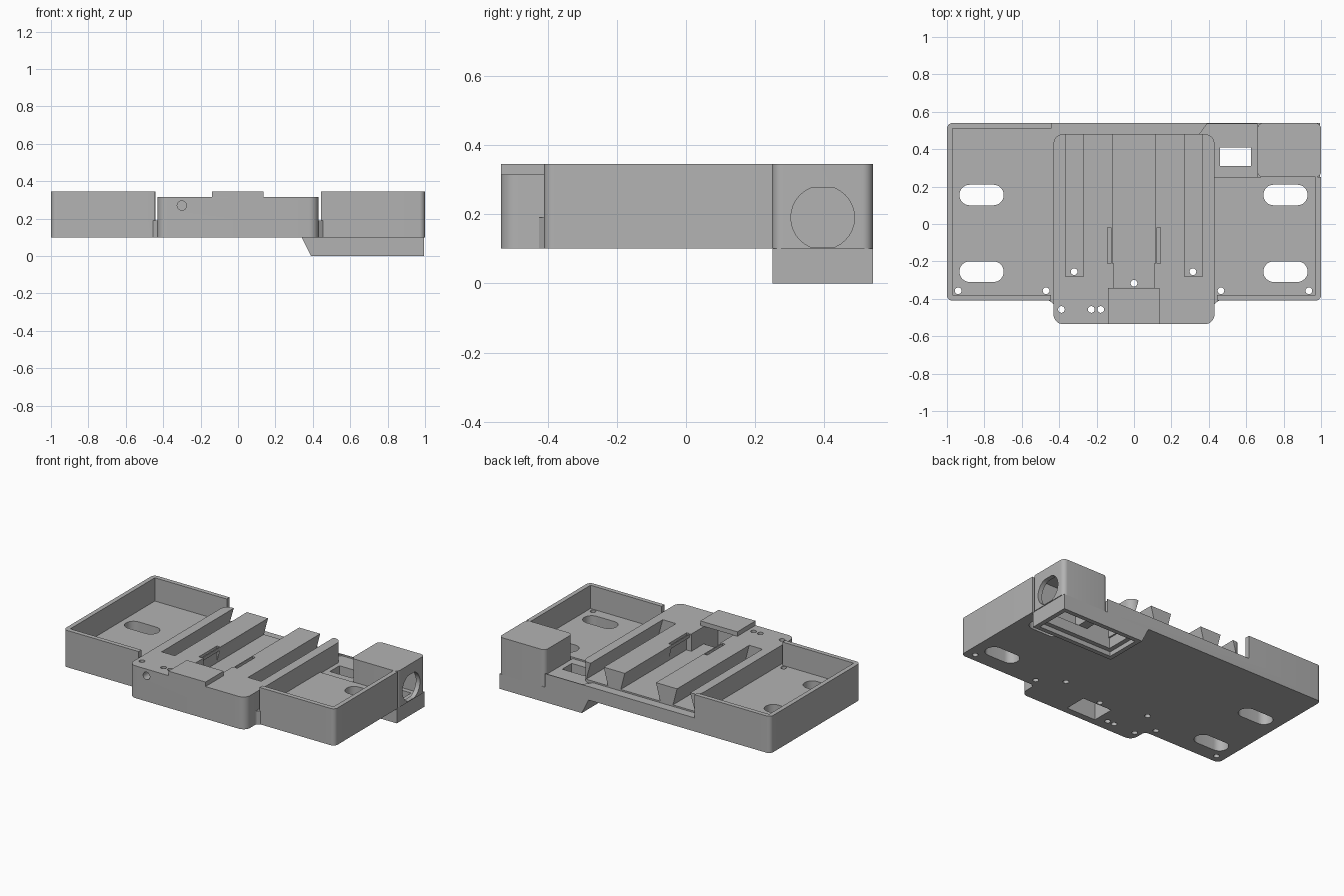
import bpy, bmesh, math

if "Cube" in bpy.data.objects:
    bpy.data.objects.remove(bpy.data.objects["Cube"], do_unlink=True)

grey = bpy.data.materials.new("plain_grey")
grey.use_nodes = True
COLOUR = (0.45, 0.45, 0.45, 1)
grey.diffuse_color = COLOUR
grey.node_tree.nodes["Principled BSDF"].inputs["Base Color"].default_value = COLOUR


def rounded(x0, x1, y0, y1, r=0, steps=8):
    """Outline of a rectangle with rounded corners."""
    if r == 0:
        return [(x0, y0), (x1, y0), (x1, y1), (x0, y1)]
    pts = []
    centres = [(x1 - r, y1 - r), (x0 + r, y1 - r), (x0 + r, y0 + r), (x1 - r, y0 + r)]
    for k, (cx, cy) in enumerate(centres):
        for i in range(steps + 1):
            a = (k + i / steps) * math.pi / 2
            pts.append((cx + r * math.cos(a), cy + r * math.sin(a)))
    return pts


def prism(name, pts, a, b, axis="z"):
    """Extrude an outline from a to b along an axis."""
    place = {"z": lambda u, v, w: (u, v, w),
             "y": lambda u, v, w: (u, w, v),
             "x": lambda u, v, w: (w, u, v)}[axis]
    bm = bmesh.new()
    lower = [bm.verts.new(place(u, v, a)) for u, v in pts]
    upper = [bm.verts.new(place(u, v, b)) for u, v in pts]
    bm.faces.new(lower)
    bm.faces.new(upper)
    for i in range(len(pts)):
        j = (i + 1) % len(pts)
        bm.faces.new((lower[i], lower[j], upper[j], upper[i]))
    bmesh.ops.remove_doubles(bm, verts=bm.verts, dist=1e-5)
    bmesh.ops.recalc_face_normals(bm, faces=bm.faces)
    me = bpy.data.meshes.new(name)
    bm.to_mesh(me)
    bm.free()
    me.materials.append(grey)
    ob = bpy.data.objects.new(name, me)
    bpy.context.collection.objects.link(ob)
    return ob


def cut(targets, pts, a, b, axis="z"):
    """Subtract a prism from each target, then discard the cutter."""
    cutter = prism("cutter", pts, a, b, axis)
    cutter.hide_render = True
    for ob in targets:
        mod = ob.modifiers.new("cut", "BOOLEAN")
        mod.operation = "DIFFERENCE"
        mod.solver = "EXACT"
        mod.object = cutter
        bpy.context.view_layer.objects.active = ob
        bpy.ops.object.modifier_apply(modifier=mod.name)
    bpy.data.objects.remove(cutter, do_unlink=True)


FLOOR, LEDGE, TOP = 0.19, 0.18, 0.345
block_outline = rounded(-0.43, 0.43, -0.535, 0.48, 0.05)

# Base tray: walled plate, open at the middle of the front and back
tray = prism("base_tray", rounded(-1, 1, -0.41, 0.54, 0.03), 0.1, TOP)
cut([tray], rounded(-0.97, 0.97, -0.38, 0.51), FLOOR, 0.5)
cut([tray], rounded(-0.445, 0.445, -0.6, -0.3), FLOOR, 0.5)
cut([tray], rounded(-0.44, 0.8, 0.45, 0.7), FLOOR, 0.5)
cut([tray], [(0.35, 0.25), (0.8, 0.25), (0.8, 0.535), (0.39, 0.535), (0.35, 0.48)], LEDGE, 0.5)
cut([tray], block_outline, 0, 0.5)
cut([tray], rounded(0.66, 1.1, 0.25, 0.6), 0, 0.5)

# Centre block with dovetail channels running out to the back
block = prism("centre_block", block_outline, 0.1, 0.315)
for s in (-1, 1):
    cut([block], [(s * 0.367, 0.33), (s * 0.27, 0.33), (s * 0.27, 0.315),
                  (s * 0.24, 0.2), (s * 0.40, 0.2), (s * 0.367, 0.315)], -0.28, 0.6, "y")
cut([block], [(-0.115, 0.33), (0.115, 0.33), (0.115, 0.315),
              (0.145, 0.2), (-0.145, 0.2), (-0.115, 0.315)], -0.21, 0.6, "y")
cut([block], rounded(-0.108, 0.108, -0.345, -0.2), 0.2, 0.5)
# Pocket beneath the bridge
cut([block], rounded(-0.108, 0.108, -0.49, -0.34), 0, 0.5)
# Spring clip slits
for s in (-1, 1):
    x = sorted((s * 0.122, s * 0.142))
    cut([block], rounded(*x, -0.21, -0.02), 0.2, 0.5)
# Side hole in the front
cut([block], rounded(-0.325, -0.275, 0.245, 0.295, 0.025), -0.6, -0.45, "y")

# Bridge plate over the pocket
bridge = prism("bridge", rounded(-0.138, 0.135, -0.535, -0.343), 0.315, TOP)

# Small corner blends between the tray front and the centre block
for s, side in ((-1, "right"), (1, "left")):
    prism(side + "_corner_blend", [(s * 0.425, -0.445), (s * 0.433, -0.425),
          (s * 0.455, -0.409), (s * 0.425, -0.405)], 0.1, FLOOR)

# Connector housing: hollow box with a round port in the side
housing = prism("connector_housing", rounded(0.66, 1, 0.25, 0.54, 0.03), 0.1, TOP)
cut([housing], rounded(0.69, 0.97, 0.28, 0.51), 0, 0.315)
port = [(max(0.3, 0.395 + 0.092 * math.cos(i * math.pi / 16)),
         min(0.275, max(0.105, 0.19 + 0.092 * math.sin(i * math.pi / 16)))) for i in range(32)]
cut([housing], port, 0.9, 1.1, "x")

# Lower housing: sloped frame below the tray with a stepped opening
lower = prism("lower_housing", [(0.34, 0.1), (0.39, 0), (0.995, 0), (0.995, 0.1)], 0.25, 0.54, "y")
cut([lower], rounded(0.45, 0.94, 0.31, 0.48), -0.1, 0.2)
cut([lower], rounded(0.42, 0.965, 0.28, 0.51), -0.1, 0.03)

# Mounting slots, window and screw holes
for x in (-0.815, 0.81):
    for y in (0.155, -0.255):
        cut([tray], rounded(x - 0.118, x + 0.118, y - 0.055, y + 0.055, 0.054), 0, 0.5)
cut([tray], rounded(0.46, 0.625, 0.31, 0.41), 0, 0.5)


def screw_hole(ob, x, y, r=0.018):
    cut([ob], rounded(x - r, x + r, y - r, y + r, r, 4), 0, 0.5)


for x in (-0.94, -0.47, 0.465, 0.935):
    screw_hole(tray, x, -0.357)
for x, y in ((-0.388, -0.457), (-0.228, -0.457), (-0.178, -0.457),
             (0, -0.317), (-0.32, -0.255), (0.315, -0.255)):
    screw_hole(block, x, y)

# Smooth the rounded walls while keeping edges crisp
bpy.ops.object.select_all(action="DESELECT")
for ob in (tray, block, housing):
    ob.select_set(True)
bpy.context.view_layer.objects.active = tray
bpy.ops.object.shade_smooth_by_angle(angle=math.radians(30))
